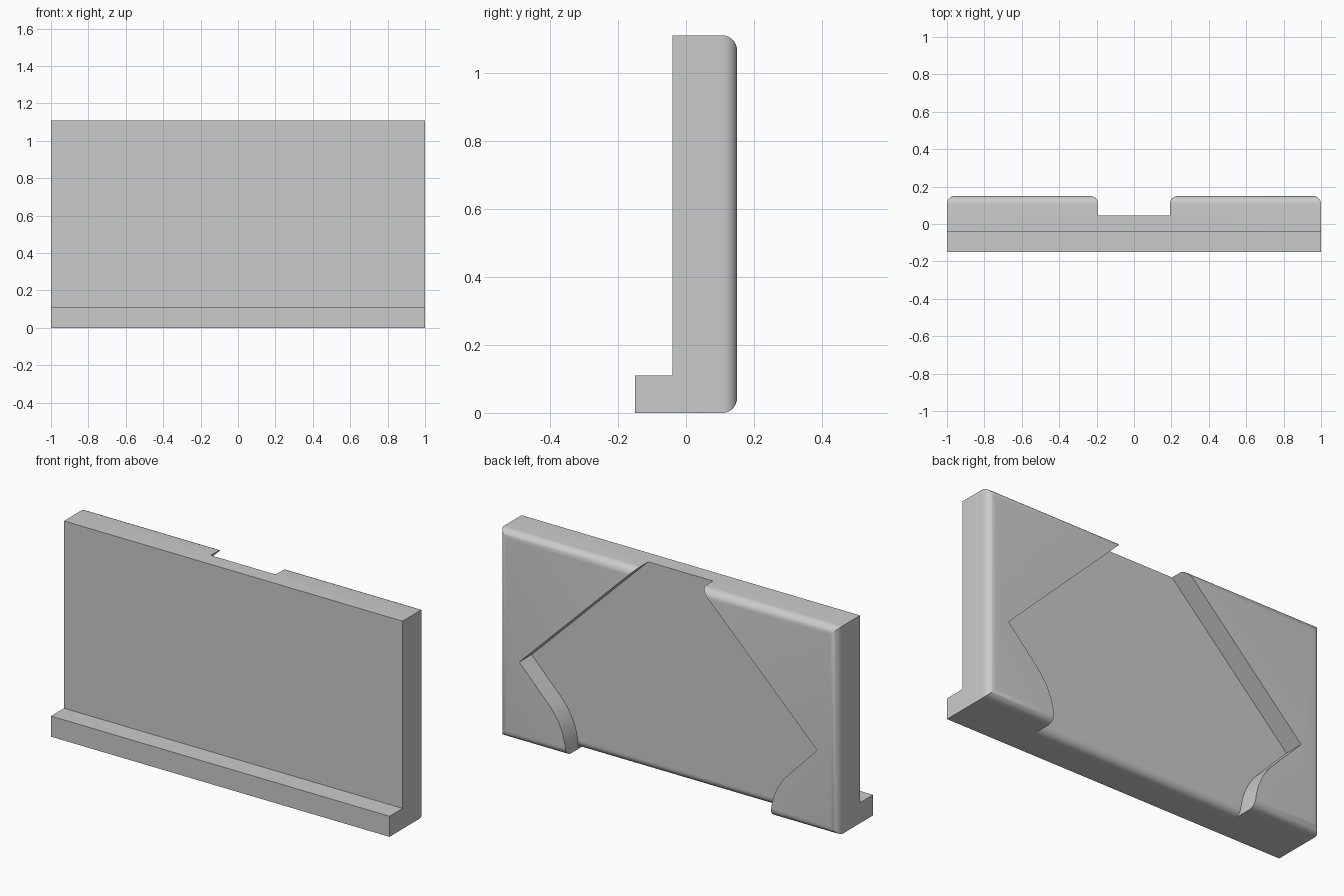
import bpy, bmesh
from math import sin, cos, pi, radians

if "Cube" in bpy.data.objects:
    bpy.data.objects.remove(bpy.data.objects["Cube"])

HEIGHT, BACK, FLOOR, FILLET = 1.11, 0.15, 0.045, 0.043

grey = bpy.data.materials.new("plain grey")
grey.use_nodes = True
grey.diffuse_color = (0.6, 0.6, 0.6, 1)
grey.node_tree.nodes["Principled BSDF"].inputs["Base Color"].default_value = (0.6, 0.6, 0.6, 1)


def prism(name, profile, start, depth, round_back=False):
    """Extrude a closed 3D profile; optionally round the edges of its back face."""
    bm = bmesh.new()
    face = bm.faces.new([bm.verts.new(p) for p in profile])
    grown = bmesh.ops.extrude_face_region(bm, geom=[face])["geom"]
    moved = [g for g in grown if isinstance(g, bmesh.types.BMVert)]
    bmesh.ops.translate(bm, verts=moved, vec=depth)
    bmesh.ops.translate(bm, verts=bm.verts, vec=start)
    bmesh.ops.recalc_face_normals(bm, faces=bm.faces)
    if round_back:
        edges = [e for e in bm.edges if all(abs(v.co.y - BACK) < 1e-4 for v in e.verts)]
        bmesh.ops.bevel(bm, geom=edges, offset=FILLET, segments=8, profile=0.5, affect='EDGES')
    mesh = bpy.data.meshes.new(name)
    bm.to_mesh(mesh)
    bm.free()
    mesh.materials.append(grey)
    obj = bpy.data.objects.new(name, mesh)
    bpy.context.collection.objects.link(obj)
    return obj


# Upright panel with a front ledge and rounded back edges
section = [(-0.15, 0), (BACK, 0), (BACK, HEIGHT), (-0.04, HEIGHT), (-0.04, 0.11), (-0.15, 0.11)]
panel = prism("panel_with_ledge", [(0, y, z) for y, z in section], (-1, 0, 0), (2, 0, 0), True)

# Pocket outline: slanted shoulders, pointed sides, curved lower flanks
radius = 0.36
centre = 0.605 + radius
half = [(0.09, HEIGHT + 0.1), (0.88, 0.43)]
half += [(centre - radius * cos(a), radius * sin(a)) for a in (pi / 4 * (1 - i / 12) for i in range(13))]
half.append((0.605, -0.1))
outline = half + [(-x, z) for x, z in reversed(half)]
pocket = prism("pocket_cutter", [(x, 0, z) for x, z in outline], (0, FLOOR, 0), (0, 0.3, 0))

# Rounded lower lip of the pocket floor
arc = [(FLOOR - FILLET + FILLET * sin(a), FILLET - FILLET * cos(a)) for a in (pi / 16 * i for i in range(9))]
lip_section = arc + [(0.1, FILLET), (0.1, -0.05), (FLOOR - FILLET, -0.05)]
lip = prism("lip_cutter", [(0, y, z) for y, z in lip_section], (-0.605, 0, 0), (1.21, 0, 0))

# Carve the panel, then drop the cutters
bpy.context.view_layer.objects.active = panel
panel.select_set(True)
for cutter in (pocket, lip):
    cutter.hide_render = True
    mod = panel.modifiers.new(cutter.name, 'BOOLEAN')
    mod.operation, mod.solver, mod.object = 'DIFFERENCE', 'EXACT', cutter
    bpy.ops.object.modifier_apply(modifier=mod.name)
    bpy.data.objects.remove(cutter)
bpy.ops.object.shade_smooth_by_angle(angle=radians(30))
